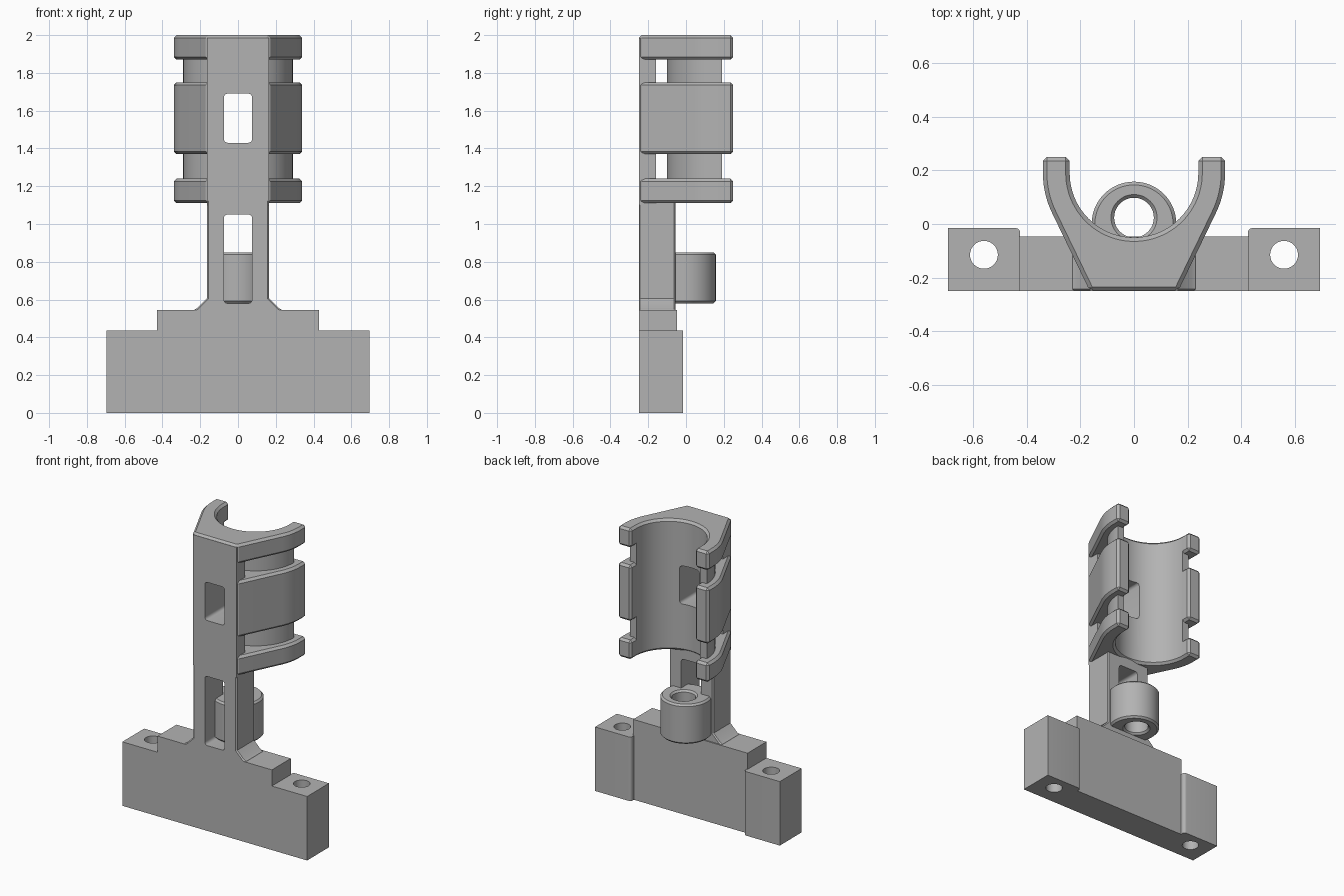
import bpy, bmesh
from math import sin, cos, pi, radians, acos, atan2, hypot

cube = bpy.data.objects.get("Cube")
if cube:
    bpy.data.objects.remove(cube, do_unlink=True)

grey = bpy.data.materials.new("plain grey")
grey.use_nodes = True
grey.diffuse_color = (0.45, 0.45, 0.45, 1)
grey.node_tree.nodes["Principled BSDF"].inputs["Base Color"].default_value = grey.diffuse_color

BORE_Y, BORE_R, TUBE_R, OUTER_R = 0.19, 0.24, 0.29, 0.34
FRONT, BACK, HALF = -0.25, -0.055, 0.165


def prism(name, outline, low, high, axis="z"):
    """Extrude a 2D outline along z, or along y when it is given in (x, z)."""
    bm = bmesh.new()
    place = (lambda u, v: (u, v, low)) if axis == "z" else (lambda u, v: (u, low, v))
    face = bm.faces.new([bm.verts.new(place(u, v)) for u, v in outline])
    result = bmesh.ops.extrude_face_region(bm, geom=[face])
    moved = [g for g in result["geom"] if isinstance(g, bmesh.types.BMVert)]
    d = high - low
    bmesh.ops.translate(bm, verts=moved, vec=(0, 0, d) if axis == "z" else (0, d, 0))
    bmesh.ops.recalc_face_normals(bm, faces=bm.faces)
    mesh = bpy.data.meshes.new(name)
    bm.to_mesh(mesh)
    bm.free()
    mesh.materials.append(grey)
    obj = bpy.data.objects.new(name, mesh)
    bpy.context.collection.objects.link(obj)
    return obj


def arc(cx, cy, r, start, end, steps):
    angles = [start + (end - start) * i / steps for i in range(steps + 1)]
    return [(cx + r * cos(a), cy + r * sin(a)) for a in angles]


def disc(cx, cy, r, steps=48):
    return arc(cx, cy, r, 0, 2 * pi, steps)[:-1]


def rounded(x0, x1, y0, y1, r):
    pts = []
    for i, (cx, cy) in enumerate([(x1 - r, y1 - r), (x0 + r, y1 - r), (x0 + r, y0 + r), (x1 - r, y0 + r)]):
        pts += arc(cx, cy, r, i * pi / 2, (i + 1) * pi / 2, 4)
    return pts


def box(x0, x1, y0, y1):
    return [(x0, y0), (x1, y0), (x1, y1), (x0, y1)]


def apply(obj, mod):
    bpy.context.view_layer.objects.active = obj
    bpy.ops.object.modifier_apply(modifier=mod.name)


def bevel(obj, width, angle=40):
    mod = obj.modifiers.new("chamfer", "BEVEL")
    mod.width, mod.segments = width, 1
    mod.limit_method, mod.angle_limit = "ANGLE", radians(angle)
    apply(obj, mod)


def cut(obj, *cutters):
    for cutter in cutters:
        mod = obj.modifiers.new("cut", "BOOLEAN")
        mod.operation, mod.solver, mod.object = "DIFFERENCE", "EXACT", cutter
        apply(obj, mod)


def mirrored(half):
    """Complete an outline running from the right side with its left half."""
    return half + [(-x, y) for x, y in reversed(half)]


# Window cutters
upper_window = prism("upper_window_cutter", rounded(-0.075, 0.075, 1.43, 1.69, 0.02), -0.4, 0.1, "y")
lower_window = prism("lower_window_cutter", rounded(-0.075, 0.075, 0.58, 1.05, 0.02), -0.4, 0.1, "y")
cutters = [upper_window, lower_window]
parts = []

# Base: stepped middle and two drilled end blocks
parts.append(prism("base_middle", box(-0.43, 0.43, FRONT, -0.047), 0, 0.545))
for side, name in ((1, "left"), (-1, "right")):
    inner, outer, r = 0.425, 0.695, 0.018
    outline = [(inner, FRONT), (outer, FRONT), (outer, -0.015)]
    outline += arc(inner + r, -0.015 - r, r, pi / 2, pi, 5)
    block = prism(name + "_end_block", [(side * x, y) for x, y in outline], 0, 0.435)
    drill = prism(name + "_drill_cutter", disc(side * 0.56, -0.115, 0.052, 32), -0.1, 0.6)
    cut(block, drill)
    cutters.append(drill)
    parts.append(block)

# Column with flared foot
column = prism("column", mirrored([(0.235, 0.53), (0.235, 0.545), (0.215, 0.555), (HALF, 0.605), (HALF, 1.13)]),
               FRONT, BACK, "y")
bevel(column, 0.008, 60)
cut(column, lower_window)
parts.append(column)

# Front spine running up the cradle
spine = prism("front_spine", box(-HALF, HALF, FRONT, -0.16), 1.1, 1.986)
cut(spine, upper_window)
parts.append(spine)

# Cradle lining: open half tube
lining_half = arc(0, BORE_Y, TUBE_R, pi, 2 * pi, 48) + arc(0, BORE_Y, BORE_R, 2 * pi, pi, 48)
lining = prism("cradle_lining", lining_half, 1.126, 1.984)
cut(lining, upper_window)
parts.append(lining)

# Clamp bands: straight flanks tangent to the outer arc, open at the back
dx, dy = HALF, FRONT - BORE_Y
tangent = atan2(dy, dx) + acos(OUTER_R / hypot(dx, dy))
right_half = [(HALF, FRONT)] + arc(0, BORE_Y, OUTER_R, tangent, 0, 8) + [(OUTER_R, 0.25), (BORE_R, 0.25)]
left_half = [(-x, y) for x, y in reversed(right_half)]
band_outline = right_half + arc(0, BORE_Y, BORE_R, 0, -pi, 48) + left_half
for name, low, high in (("lower", 1.11, 1.24), ("middle", 1.37, 1.75), ("upper", 1.87, 2.0)):
    band = prism(name + "_clamp_band", band_outline, low, high)
    bevel(band, 0.015)
    if name == "middle":
        cut(band, upper_window)
    parts.append(band)

# Boss with an offset, countersunk hole
boss = prism("boss", disc(0, 0, 0.158, 64), 0.58, 0.85)
hole = prism("boss_hole_cutter", disc(0, 0.024, 0.074), 0.5, 0.95)
cut(boss, hole)
bevel(boss, 0.012)
parts.append(boss)
cutters.append(hole)

for cutter in cutters:
    bpy.data.objects.remove(cutter, do_unlink=True)

# Smooth the round surfaces, keep the edges crisp
bpy.ops.object.select_all(action="DESELECT")
for part in parts:
    part.select_set(True)
bpy.context.view_layer.objects.active = parts[0]
bpy.ops.object.shade_smooth_by_angle(angle=radians(25))
